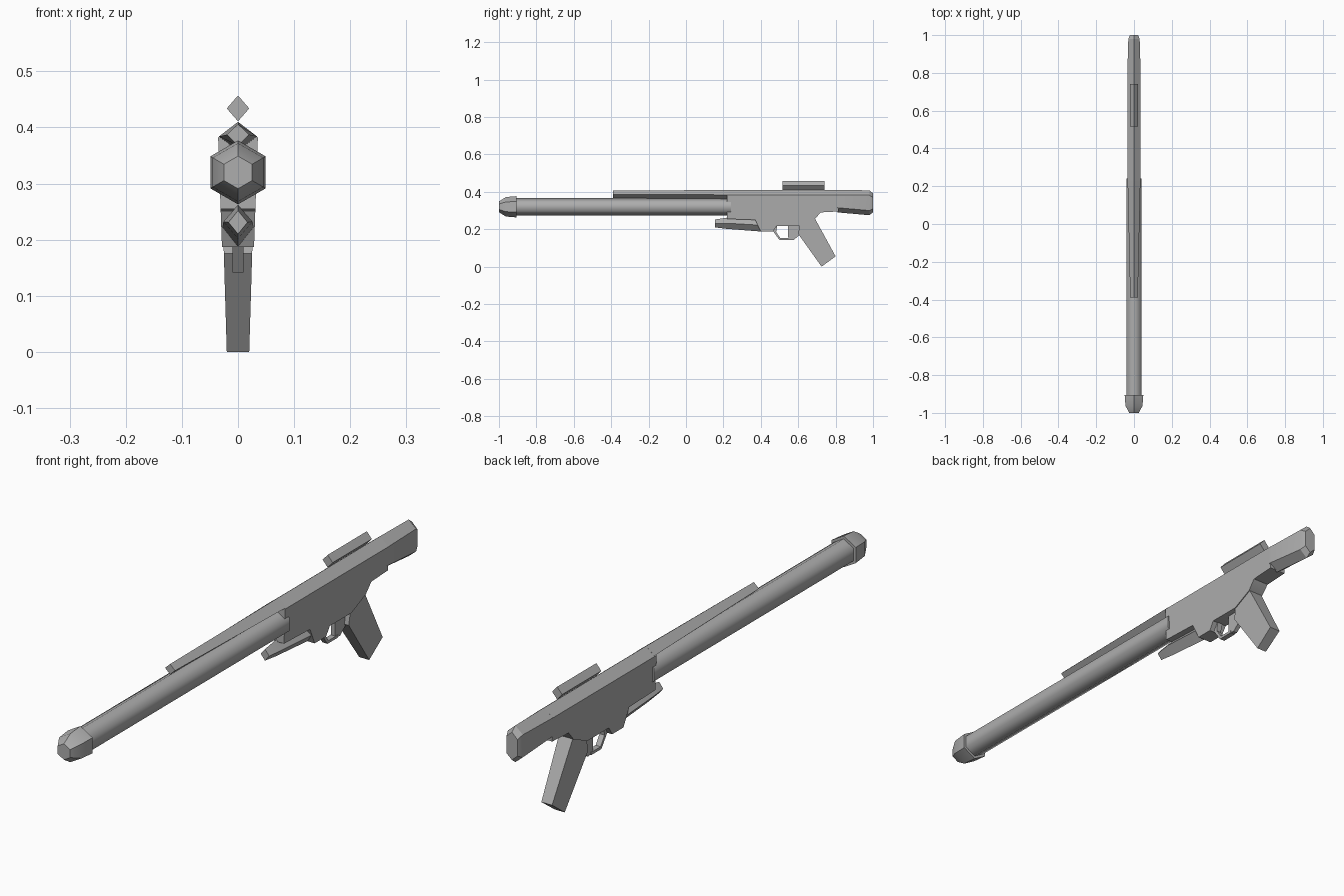
import bpy, bmesh, math

cube = bpy.data.objects.get("Cube")
if cube:
    bpy.data.objects.remove(cube)

metal = bpy.data.materials.new("grey metal")
metal.use_nodes = True
GREY = (0.42, 0.42, 0.42, 1)
metal.diffuse_color = GREY
metal.node_tree.nodes["Principled BSDF"].inputs["Base Color"].default_value = GREY


def finish(name, bm, angle):
    bmesh.ops.recalc_face_normals(bm, faces=bm.faces)
    mesh = bpy.data.meshes.new(name)
    bm.to_mesh(mesh)
    bm.free()
    mesh.materials.append(metal)
    obj = bpy.data.objects.new(name, mesh)
    bpy.context.collection.objects.link(obj)
    bpy.ops.object.select_all(action='DESELECT')
    obj.select_set(True)
    bpy.context.view_layer.objects.active = obj
    bpy.ops.object.shade_smooth_by_angle(angle=math.radians(angle))
    return obj


def loft(name, sections, angle=30):
    """Skin cross-sections, each a y position and a list of (x, z)."""
    bm = bmesh.new()
    rings = [[bm.verts.new((x, y, z)) for x, z in pts] for y, pts in sections]
    for a, b in zip(rings, rings[1:]):
        for i in range(len(a)):
            j = (i + 1) % len(a)
            bm.faces.new((a[i], a[j], b[j], b[i]))
    bm.faces.new(rings[0])
    bm.faces.new(rings[-1])
    return finish(name, bm, angle)


def hexagon(r, z=0.32):
    return [(r * math.sin(k * math.pi / 3), z + r * math.cos(k * math.pi / 3))
            for k in range(6)]


def diamond(w, low, high):
    mid = (low + high) / 2
    return [(0, high), (w, mid), (0, low), (-w, mid)]


def long_hex(w, bottom, low, high, top):
    return [(0, top), (w, high), (w, low), (0, bottom), (-w, low), (-w, high)]


def slab(name, outline, width):
    """Side outline in (y, z), given a half width that varies with height."""
    bm = bmesh.new()
    left, right = ([bm.verts.new((s * width(z), y, z)) for y, z in outline]
                   for s in (1, -1))
    bm.faces.new(left)
    bm.faces.new(right)
    for i in range(len(outline)):
        j = (i + 1) % len(outline)
        bm.faces.new((left[i], left[j], right[j], right[i]))
    return finish(name, bm, 30)


# Barrel and muzzle
loft("barrel", [(-0.92, hexagon(0.046)), (0.24, hexagon(0.046))], 65)
loft("muzzle", [(-0.905, hexagon(0.057)), (-0.963, hexagon(0.052)),
                (-1.0, hexagon(0.029))], 25)

# Tapered tube above the barrel
loft("upper_tube", [(-0.39, diamond(0.02, 0.368, 0.406)),
                    (0.23, diamond(0.034, 0.358, 0.41))])

# Receiver with a pitched top
slab("receiver", [(0.22, 0.382), (0.22, 0.255), (0.37, 0.25), (0.40, 0.187),
                  (0.465, 0.187), (0.485, 0.218), (0.61, 0.218),
                  (0.69, 0.255), (0.72, 0.29), (0.815, 0.295), (0.815, 0.382)],
     lambda z: 0.0286 + (z - 0.187) * 0.035)
roof = [(0, 0.41), (0.0354, 0.382), (-0.0354, 0.382)]
loft("receiver_top", [(0.22, roof), (0.815, roof)])

# Stubby tube under the barrel
loft("lower_tube", [(0.155, diamond(0.017, 0.21, 0.252)),
                    (0.22, diamond(0.026, 0.202, 0.262)),
                    (0.41, diamond(0.028, 0.187, 0.255))])

# Stock with a domed end
loft("stock", [(0.81, long_hex(0.035, 0.29, 0.315, 0.382, 0.41)),
               (0.98, long_hex(0.03, 0.275, 0.30, 0.382, 0.408)),
               (1.0, long_hex(0.022, 0.29, 0.31, 0.37, 0.392))])

# Grip, trigger and guard
slab("grip", [(0.60, 0.175), (0.725, 0.0), (0.80, 0.055), (0.69, 0.256),
              (0.61, 0.24)], lambda z: 0.02 + z * 0.03)
slab("trigger", [(0.545, 0.225), (0.547, 0.145), (0.575, 0.142), (0.608, 0.17),
                 (0.61, 0.225)], lambda z: 0.008)
slab("trigger_guard", [(0.465, 0.19), (0.50, 0.142), (0.56, 0.142),
                       (0.56, 0.152), (0.505, 0.152), (0.482, 0.185),
                       (0.488, 0.222), (0.475, 0.222)], lambda z: 0.01)

# Sight above the receiver
loft("sight", [(0.515, diamond(0.02, 0.411, 0.457)),
               (0.74, diamond(0.02, 0.411, 0.457))])
